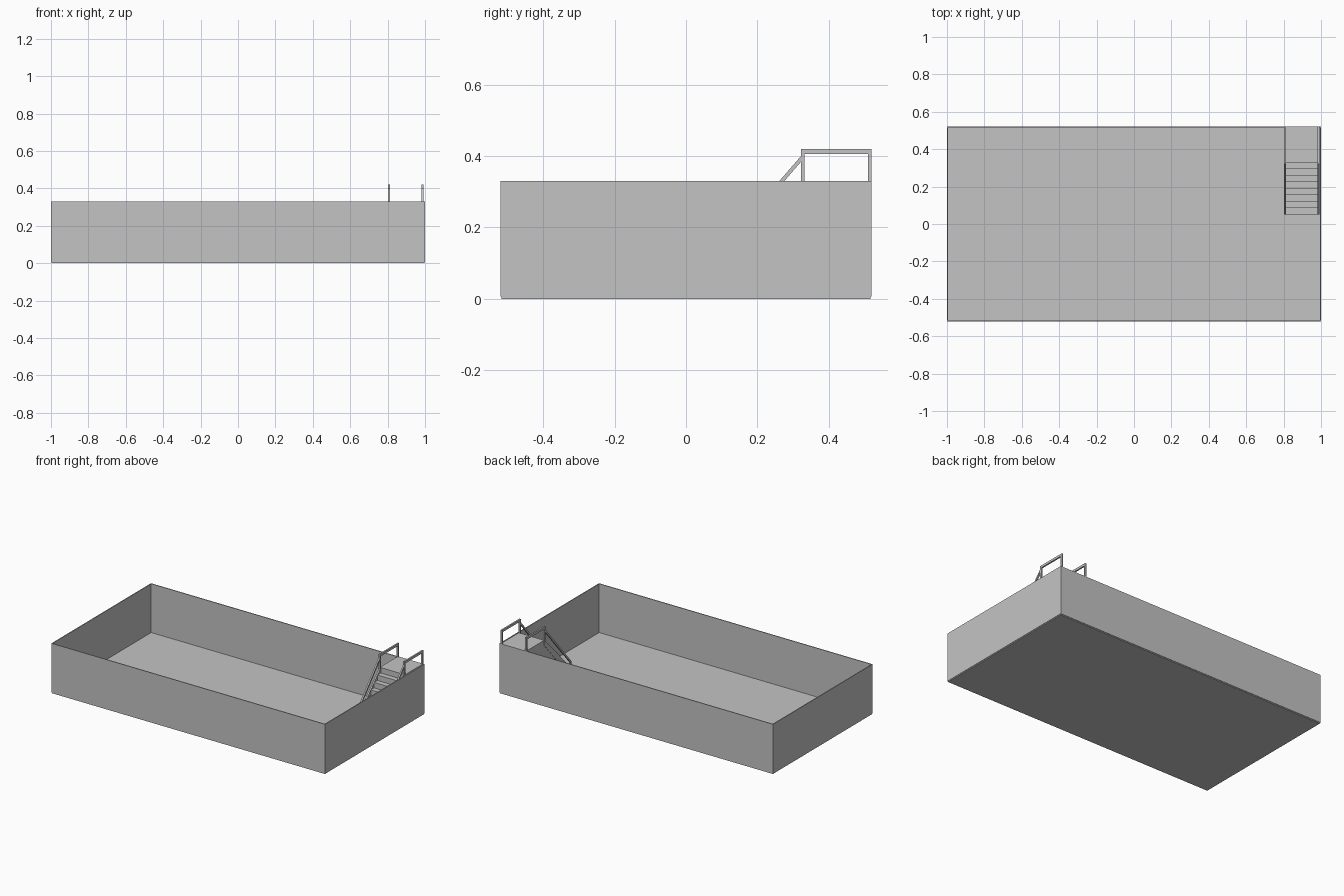
import bpy
import bmesh
from mathutils import Vector

cube = bpy.data.objects.get("Cube")
if cube:
    bpy.data.objects.remove(cube, do_unlink=True)

grey = bpy.data.materials.new("plain grey")
grey.use_nodes = True
colour = (0.55, 0.55, 0.55, 1)
grey.diffuse_color = colour
grey.node_tree.nodes["Principled BSDF"].inputs["Base Color"].default_value = colour


def finish(name, bm):
    bmesh.ops.recalc_face_normals(bm, faces=bm.faces)
    mesh = bpy.data.meshes.new(name)
    bm.to_mesh(mesh)
    bm.free()
    mesh.materials.append(grey)
    obj = bpy.data.objects.new(name, mesh)
    bpy.context.collection.objects.link(obj)
    return obj


def box(name, low, high):
    bm = bmesh.new()
    bmesh.ops.create_cube(bm, size=1)
    low, high = Vector(low), Vector(high)
    for v in bm.verts:
        v.co = (low + high) / 2 + v.co * (high - low)
    return finish(name, bm)


def extrude_x(name, profile, x0, x1):
    """Extrude a (y, z) outline from x0 to x1."""
    bm = bmesh.new()
    face = bm.faces.new([bm.verts.new((x0, y, z)) for y, z in profile])
    result = bmesh.ops.extrude_face_region(bm, geom=[face])
    moved = [g for g in result["geom"] if isinstance(g, bmesh.types.BMVert)]
    bmesh.ops.translate(bm, verts=moved, vec=(x1 - x0, 0, 0))
    return finish(name, bm)


W, D, TOP, BASE, T = 1.0, 0.52, 0.33, 0.008, 0.006

# Floor slab and thin surrounding walls
box("floor", (-W + 0.003, -D + 0.003, 0), (W - 0.003, D - 0.003, BASE))
box("front_wall", (-W, -D, BASE - 0.002), (W, -D + T, TOP))
box("back_wall", (-W, D - T, BASE - 0.002), (W, D, TOP))
box("right_wall", (-W, -D + T, BASE - 0.002), (-W + T, D - T, TOP))
box("left_wall", (W - T, -D + T, BASE - 0.002), (W, D - T, TOP))

# Stairs rising to a landing in the back corner
X0, X1 = 0.805, 0.99
STAIR_Y, LANDING_Y, STEPS = 0.05, 0.33, 8
run = (LANDING_Y - STAIR_Y) / STEPS
rise = (TOP - BASE) / (STEPS + 1)
outline = [(D - T, BASE), (STAIR_Y, BASE)]
for i in range(STEPS + 1):
    y, z = STAIR_Y + i * run, BASE + (i + 1) * rise
    if i:
        outline.append((y, z - rise))
    outline.append((y, z))
outline.append((D - T, TOP))
extrude_x("stairs_and_landing", outline, X0, X1)

# Matching railings on both sides of the stairs
R, RAIL = 0.01, 0.42
for side, x in (("right", X0 - 0.002), ("left", X1 - 0.008)):
    box(side + "_top_rail", (x, 0.322, RAIL - 0.015), (x + R, D, RAIL))
    for part, y in (("front", 0.322), ("back", D - R)):
        box(f"{side}_{part}_post", (x, y, TOP - 0.01), (x + R, y + R, RAIL - 0.012))
    box(side + "_bottom_post", (x, STAIR_Y, BASE), (x + R, STAIR_Y + R, 0.085))
    extrude_x(side + "_sloping_rail",
              [(STAIR_Y, 0.07), (0.325, 0.387), (0.325, 0.403), (STAIR_Y, 0.087)],
              x, x + R)
    extrude_x(side + "_stringer",
              [(STAIR_Y, BASE), (STAIR_Y + 0.03, BASE), (LANDING_Y, TOP - 0.035),
               (LANDING_Y, TOP), (STAIR_Y, BASE + rise)],
              x, x + R)
